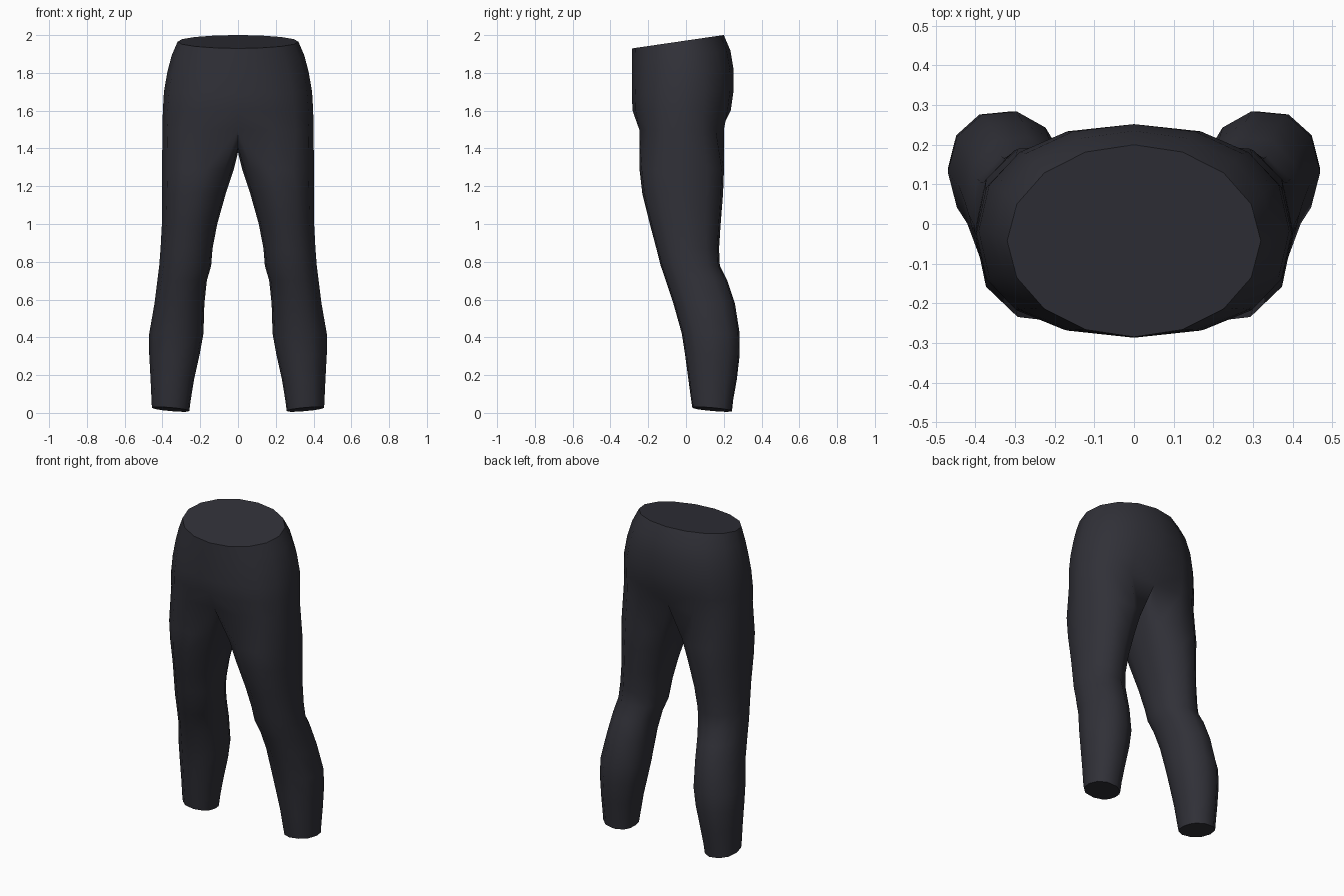
import bpy, bmesh
from math import cos, sin, radians, copysign

cube = bpy.data.objects.get("Cube")
if cube:
    bpy.data.objects.remove(cube, do_unlink=True)

fabric = bpy.data.materials.new("charcoal fabric")
fabric.use_nodes = True
colour = (0.030, 0.030, 0.039, 1)
fabric.diffuse_color = colour
bsdf = fabric.node_tree.nodes["Principled BSDF"]
bsdf.inputs["Base Color"].default_value = colour
bsdf.inputs["Roughness"].default_value = 0.8

bm = bmesh.new()
ARC = 9      # points from the front centre round the hip to the back centre
INNER = 3    # extra points on the inside of each leg


def power(v, e):
    return copysign(abs(v) ** e, v)


def ring(angles, x0, x1, y0, y1, z, e=1.0, tilt_x=0.0, tilt_y=0.0):
    """Rounded section filling the given x and y range."""
    cx, cy, rx, ry = (x0 + x1) / 2, (y0 + y1) / 2, (x1 - x0) / 2, (y1 - y0) / 2
    verts = []
    for a in angles:
        dx, dy = rx * power(cos(a), e), ry * power(sin(a), e)
        verts.append(bm.verts.new((cx + dx, cy + dy, z + tilt_x * dx + tilt_y * dy)))
    return verts


def bridge(a, b, closed):
    n = len(a)
    for i in range(n if closed else n - 1):
        j = (i + 1) % n
        bm.faces.new((a[i], b[i], b[j], a[j]))


# Waist and hips, left half: half width, front, back, height, squareness, tilt
hips = [
    (0.32, -0.285, 0.20, 1.965, 1.0, 0.146),
    (0.352, -0.287, 0.235, 1.89, 0.97, 0.11),
    (0.375, -0.287, 0.252, 1.80, 0.92, 0.06),
    (0.392, -0.287, 0.252, 1.70, 0.88, 0.03),
    (0.398, -0.283, 0.237, 1.60, 0.84, 0.0),
    (0.40, -0.262, 0.215, 1.50, 0.80, 0.0),
]
half = [radians(-90 + 180 * i / (ARC - 1)) for i in range(ARC)]
rows = [ring(half, -w, w, f, b, z, e, 0, t) for w, f, b, z, e, t in hips]
for row in rows:
    row[0].co.x = row[-1].co.x = 0
for a, b in zip(rows, rows[1:]):
    bridge(a, b, False)
bm.faces.new(rows[0])                       # closed waist
rows[-1][0].co.y += 0.02                    # soft seam at the fork
rows[-1][-1].co.y -= 0.03

# Crotch seam joins the hip row into a closed leg opening
seam = [bm.verts.new((0, y, z)) for y, z in ((0.10, 1.415), (-0.02, 1.38), (-0.14, 1.405))]
previous = rows[-1] + seam

# Leg: inside, outside, front, back, height, squareness
leg = [
    (0.022, 0.402, -0.25, 0.205, 1.29, 0.88),
    (0.065, 0.402, -0.235, 0.20, 1.16, 0.92),
    (0.11, 0.403, -0.195, 0.187, 1.00, 0.95),
    (0.135, 0.41, -0.16, 0.178, 0.87, 0.95),
    (0.142, 0.417, -0.137, 0.182, 0.78, 0.95),
    (0.165, 0.427, -0.11, 0.222, 0.70, 0.95),
    (0.178, 0.442, -0.07, 0.262, 0.58, 0.95),
    (0.183, 0.470, -0.025, 0.287, 0.42, 0.95),
    (0.203, 0.470, -0.008, 0.287, 0.31, 0.95),
    (0.232, 0.463, 0.01, 0.272, 0.18, 0.93),
    (0.25, 0.458, 0.025, 0.252, 0.07, 0.9),
    (0.258, 0.456, 0.032, 0.245, 0.019, 0.9),
]
angles = [radians(-135 + 270 * i / (ARC - 1)) for i in range(ARC)]
angles += [radians(135 + 90 * (i + 1) / (INNER + 1)) for i in range(INNER)]
for i, (x0, x1, y0, y1, z, e) in enumerate(leg):
    hem = i == len(leg) - 1
    row = ring(angles, x0, x1, y0, y1, z, e, 0.09 if hem else 0, -0.09 if hem else 0)
    bridge(previous, row, True)
    previous = row
bm.faces.new(previous)                      # closed hem

# Mirror to the right side
bmesh.ops.mirror(bm, geom=bm.verts[:] + bm.edges[:] + bm.faces[:],
                 axis='X', merge_dist=0.0005)
bmesh.ops.remove_doubles(bm, verts=bm.verts[:], dist=0.0005)
bmesh.ops.recalc_face_normals(bm, faces=bm.faces[:])

mesh = bpy.data.meshes.new("trousers")
bm.to_mesh(mesh)
bm.free()
mesh.materials.append(fabric)
trousers = bpy.data.objects.new("trousers", mesh)
bpy.context.collection.objects.link(trousers)

bpy.ops.object.select_all(action='DESELECT')
trousers.select_set(True)
bpy.context.view_layer.objects.active = trousers
bpy.ops.object.shade_smooth_by_angle(angle=radians(55))
